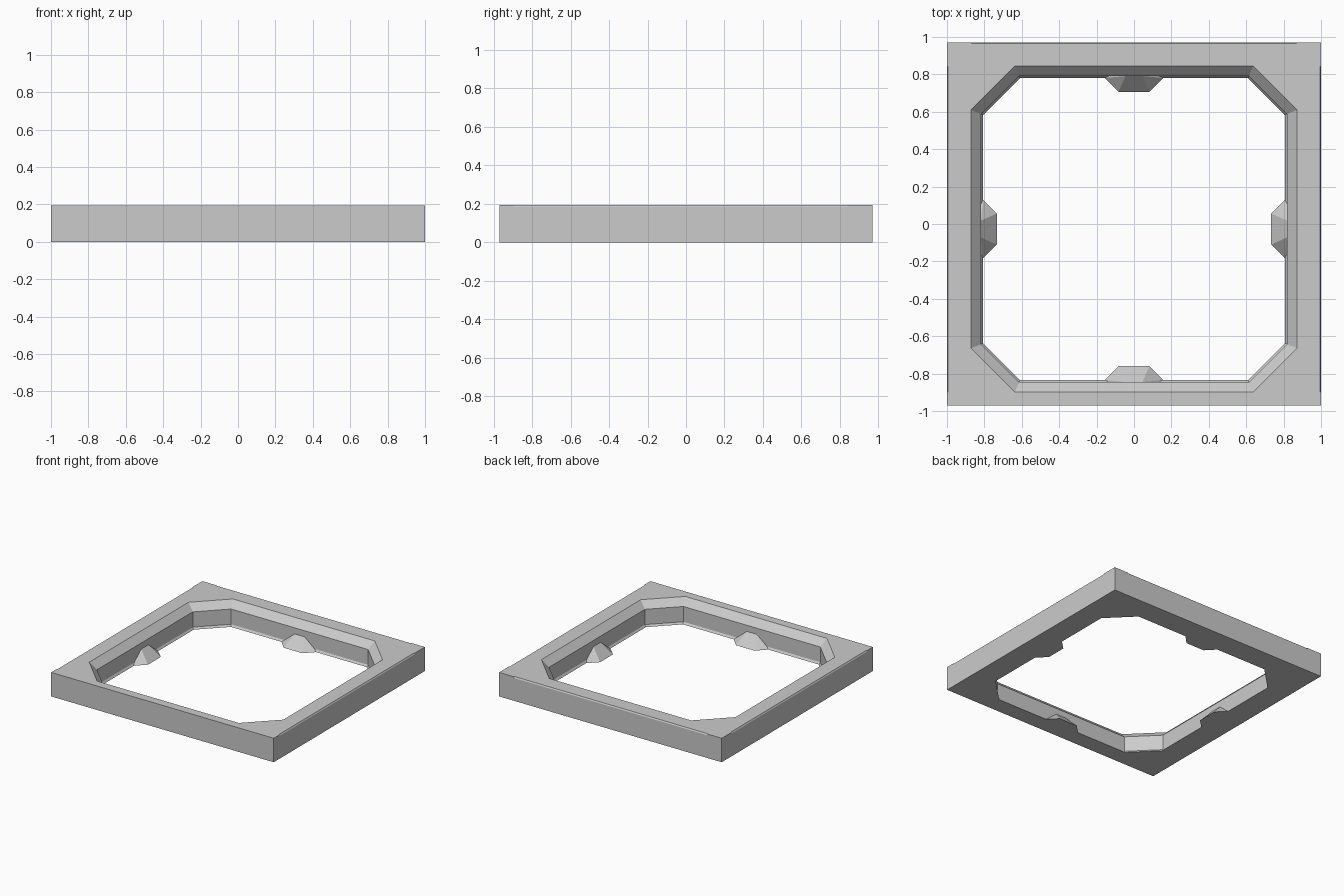
import bpy, bmesh
from mathutils import Matrix, Vector

cube = bpy.data.objects.get("Cube")
if cube:
    bpy.data.objects.remove(cube)

W, D, H = 1.0, 0.97, 0.195     # outer half width, half depth, height
CY = -0.027                    # centre of the opening in y

grey = bpy.data.materials.new("light grey")
grey.use_nodes = True
COLOUR = (0.6, 0.6, 0.6, 1)
grey.diffuse_color = COLOUR
grey.node_tree.nodes["Principled BSDF"].inputs["Base Color"].default_value = COLOUR


def finish(bm, name):
    bmesh.ops.recalc_face_normals(bm, faces=bm.faces)
    mesh = bpy.data.meshes.new(name)
    bm.to_mesh(mesh)
    bm.free()
    mesh.materials.append(grey)
    ob = bpy.data.objects.new(name, mesh)
    bpy.context.collection.objects.link(ob)
    return ob


def hull(name, points, matrix=Matrix()):
    bm = bmesh.new()
    for p in points:
        bm.verts.new(matrix @ Vector(p))
    bmesh.ops.convex_hull(bm, input=bm.verts)
    bmesh.ops.dissolve_limit(bm, angle_limit=0.01, verts=bm.verts, edges=bm.edges)
    return finish(bm, name)


# Frame: square outside, octagonal opening with chamfered rim and bottom lip
bm = bmesh.new()


def octagon(r, c, z):
    pts = [(r, -c), (r, c), (c, r), (-c, r), (-r, c), (-r, -c), (-c, -r), (c, -r)]
    return [bm.verts.new((x, y + CY, z)) for x, y in pts]


def rectangle(z):
    return [bm.verts.new((x * W, y * D, z)) for x, y in [(1, 1), (-1, 1), (-1, -1), (1, -1)]]


def bridge(a, b):
    for i in range(len(a)):
        j = (i + 1) % len(a)
        bm.faces.new((a[i], a[j], b[j], b[i]))


def cap(rect, octo):
    for k in range(4):
        a, b = octo[2 * k + 1], octo[2 * k + 2 - 8]
        bm.faces.new((rect[k], a, b))
        bm.faces.new((rect[k], b, octo[(2 * k + 3) % 8], rect[(k + 1) % 4]))


rings = [octagon(0.872, 0.637, H), octagon(0.818, 0.615, 0.14),
         octagon(0.818, 0.615, 0.016), octagon(0.807, 0.61, 0)]
for upper, lower in zip(rings, rings[1:]):
    bridge(upper, lower)
top, bottom = rectangle(H), rectangle(0)
bridge(top, bottom)
cap(top, rings[0])
cap(bottom, rings[-1])
frame = finish(bm, "frame")

# Fine chamfers along the upper outer edges of the back and both sides
for turn, edge, shift in [(0, W, CY), (90, D, 0), (180, W, -CY)]:
    matrix = Matrix.Rotation(turn * 3.14159265 / 180, 4, "Z")
    profile = [(edge - 0.006, H), (edge, H - 0.01), (edge + 0.02, H - 0.01),
               (edge + 0.02, H + 0.02), (edge - 0.006, H + 0.02)]
    cutter = hull("edge_cutter", [(x, y + shift, z) for x, z in profile for y in (-0.87, 0.87)], matrix)
    cutter.hide_render = True
    mod = frame.modifiers.new("edge_chamfer", "BOOLEAN")
    mod.operation = "DIFFERENCE"
    mod.solver = "EXACT"
    mod.object = cutter
    bpy.context.view_layer.objects.active = frame
    bpy.ops.object.modifier_apply(modifier=mod.name)
    bpy.data.objects.remove(cutter)

# Sloped locating tabs in the middle of each inner side
half = [(0.155, 0.807, 0), (0.155, 0.83, 0), (0.083, 0.733, 0),
        (0.045, 0.818, 0.09), (0.045, 0.83, 0.09)]
points = [(s * x, y, z) for x, y, z in half for s in (-1, 1)]
for k, side in enumerate(["back", "right", "front", "left"]):
    place = Matrix.Translation((0, CY, 0)) @ Matrix.Rotation(k * 1.57079633, 4, "Z")
    hull(side + "_tab", points, place)
